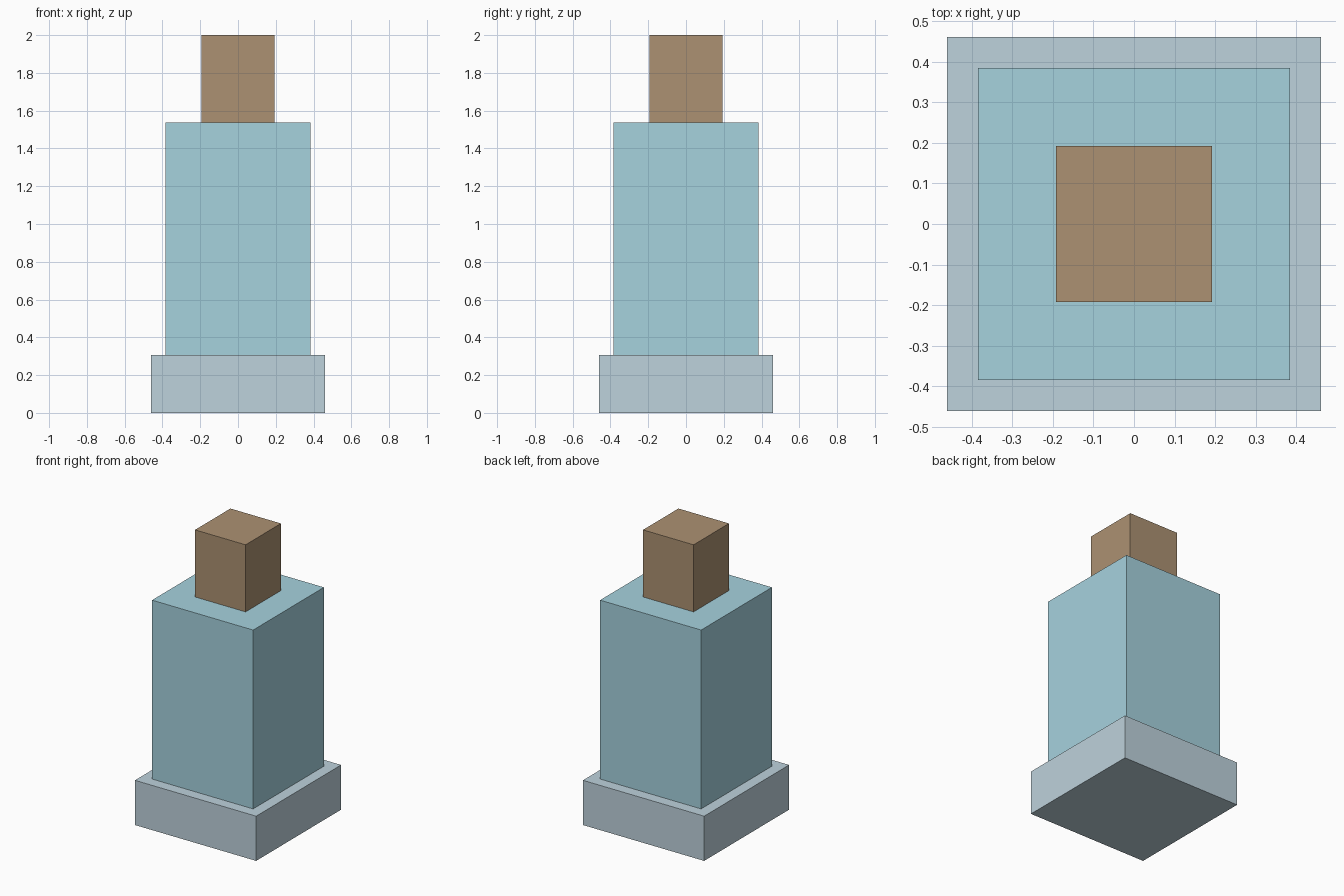
import bpy

if "Cube" in bpy.data.objects:
    bpy.data.objects.remove(bpy.data.objects["Cube"])

U = 2 / 26  # the model is 26 modelling units tall


def linear(c):
    c /= 255
    return c / 12.92 if c <= 0.04045 else ((c + 0.055) / 1.055) ** 2.4


def block(name, width, bottom, height, rgb):
    """Square block centred on the z axis, sizes in modelling units."""
    bpy.ops.mesh.primitive_cube_add(size=1, location=(0, 0, (bottom + height / 2) * U))
    ob = bpy.context.object
    ob.name = name
    ob.scale = (width * U, width * U, height * U)
    bpy.ops.object.transform_apply(location=False, rotation=False, scale=True)
    mat = bpy.data.materials.new(name + "_colour")
    mat.diffuse_color = (*[linear(c) for c in rgb], 1)
    mat.use_nodes = True
    mat.node_tree.nodes["Principled BSDF"].inputs["Base Color"].default_value = mat.diffuse_color
    ob.data.materials.append(mat)
    return ob


# Wide foot, tall body and small stopper stacked on each other
block("base", 12, 0, 4, (190, 210, 220))
block("body", 10, 4, 16, (166, 210, 222))
block("stopper", 5, 20, 6, (172, 145, 114))
